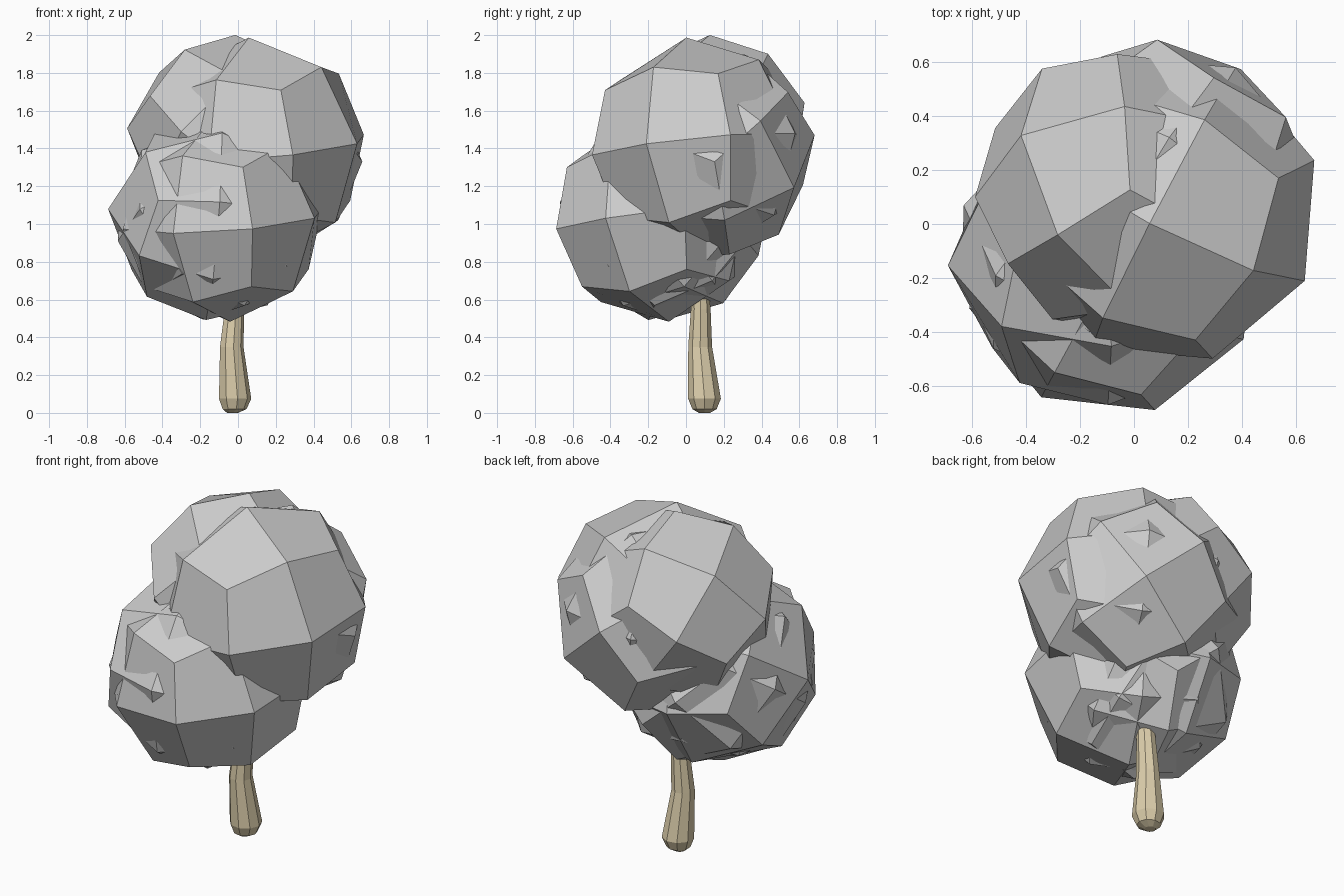
import bpy, bmesh, math
from mathutils import Vector, Matrix

if "Cube" in bpy.data.objects:
    bpy.data.objects.remove(bpy.data.objects["Cube"])


def make_object(name, bm, color=None):
    bmesh.ops.recalc_face_normals(bm, faces=bm.faces)
    me = bpy.data.meshes.new(name)
    bm.to_mesh(me)
    bm.free()
    ob = bpy.data.objects.new(name, me)
    bpy.context.collection.objects.link(ob)
    if color:
        mat = bpy.data.materials.new(name)
        mat.diffuse_color = color
        mat.use_nodes = True
        mat.node_tree.nodes["Principled BSDF"].inputs["Base Color"].default_value = mat.diffuse_color
        me.materials.append(mat)
    return ob


def leaf_ball(name, center, radius, axis_a, axis_b):
    """Cube of 2x2 quads per side rounded to a ball; two of its axes are given."""
    a = Vector(axis_a).normalized()
    c = a.cross(Vector(axis_b)).normalized()
    turn = Matrix((a, c.cross(a), c)).transposed()
    bm = bmesh.new()
    bmesh.ops.create_cube(bm, size=2)
    bmesh.ops.subdivide_edges(bm, edges=bm.edges[:], cuts=1, use_grid_fill=True)
    for v in bm.verts:
        v.co = Vector(center) + turn @ v.co.normalized() * radius
    return make_object(name, bm)


# Upper crown: overlapping balls, nearly concentric so corners poke through
leaf_ball("upper_right_foliage", (0.11, 0.06, 1.405), 0.587, (0.887, -0.46, 0.034), (-0.036, -0.126, 0.99))
leaf_ball("upper_left_foliage", (-0.054, 0.122, 1.467), 0.535, (-0.675, 0.381, 0.622), (0.72, 0.441, 0.522))
leaf_ball("upper_back_foliage", (0.10, 0.13, 1.37), 0.56, (0.5, 0.75, -0.3), (0.5, -0.1, 0.6))

# Lower crown
a, t = Vector((0.29, -0.95, -0.10)).normalized(), Vector((0.958, 0.268, 0.102)).normalized()
leaf_ball("lower_front_foliage", (-0.08, -0.16, 1.03), 0.553, a + t, a - t)
leaf_ball("lower_left_foliage", (-0.135, -0.12, 1.04), 0.555, (-0.99, -0.06, 0.07), (0.1, -0.6, 0.8))
leaf_ball("lower_back_foliage", (-0.12, -0.10, 1.03), 0.54, (-0.6, 0.6, -0.5), (0.3, 0.7, 0.5))

# Bent tapering trunk: x, y, z, radius of each ring
path = [(-0.03, 0.098, 0.0, 0.03), (-0.02, 0.098, 0.02, 0.065), (-0.018, 0.098, 0.075, 0.088),
        (-0.035, 0.075, 0.35, 0.064), (-0.02, 0.078, 0.55, 0.053), (-0.01, 0.06, 0.85, 0.045)]
sides = 9
bm = bmesh.new()
loops = [[bm.verts.new((x + r * math.cos(2 * math.pi * k / sides),
                        y + r * math.sin(2 * math.pi * k / sides), z))
          for k in range(sides)] for x, y, z, r in path]
for lo, hi in zip(loops, loops[1:]):
    for k in range(sides):
        n = (k + 1) % sides
        bm.faces.new((lo[k], lo[n], hi[n], hi[k]))
bm.faces.new(loops[0])
bm.faces.new(loops[-1])
make_object("trunk", bm, (0.72, 0.62, 0.41, 1))
